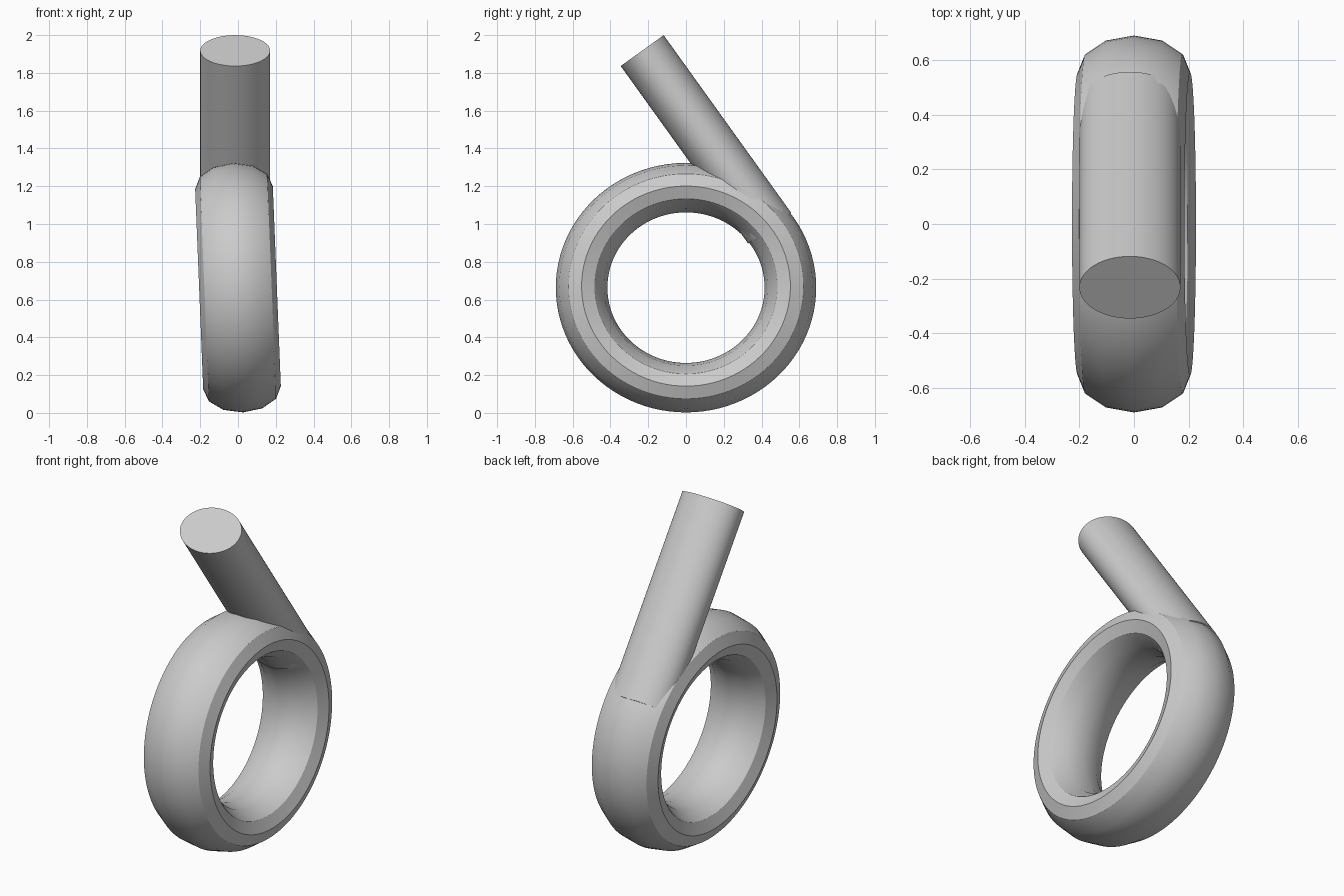
import bpy
import math
from mathutils import Vector

cube = bpy.data.objects.get("Cube")
if cube:
    bpy.data.objects.remove(cube, do_unlink=True)

grey = bpy.data.materials.new("plain_grey")
grey.use_nodes = True
grey.diffuse_color = (0.6, 0.6, 0.6, 1)
grey.node_tree.nodes["Principled BSDF"].inputs["Base Color"].default_value = (0.6, 0.6, 0.6, 1)


def finish(name, scale, tilt):
    """Name, stretch, tilt, shade and colour the active primitive."""
    obj = bpy.context.object
    obj.name = name
    obj.scale = scale
    bpy.ops.object.transform_apply(location=False, rotation=True, scale=True)
    obj.rotation_euler = tilt
    bpy.ops.object.shade_smooth_by_angle(angle=math.radians(30))
    obj.data.materials.append(grey)
    return obj


# Ring: faceted tube section, wide along x, slightly leaning
bpy.ops.mesh.primitive_torus_add(
    major_radius=0.53, minor_radius=0.131, major_segments=96, minor_segments=12,
    location=(0, 0, 0.663), rotation=(0, math.pi / 2, 0))
bpy.ops.object.transform_apply(location=False, rotation=True, scale=False)
finish("ring", (1.57, 1.043, 1), (0, math.radians(-2.3), 0))

# Stem: oval rod from the back of the ring, leaning to the front
top = Vector((-0.015, -0.232, 1.918))
base = Vector((-0.015, 0.443, 0.978))
axis = top - base
bpy.ops.mesh.primitive_cylinder_add(
    vertices=64, radius=1, depth=axis.length, location=(top + base) / 2)
finish("stem", (0.185, 0.14, 1), (math.atan2(-axis.y, axis.z), 0, 0))
